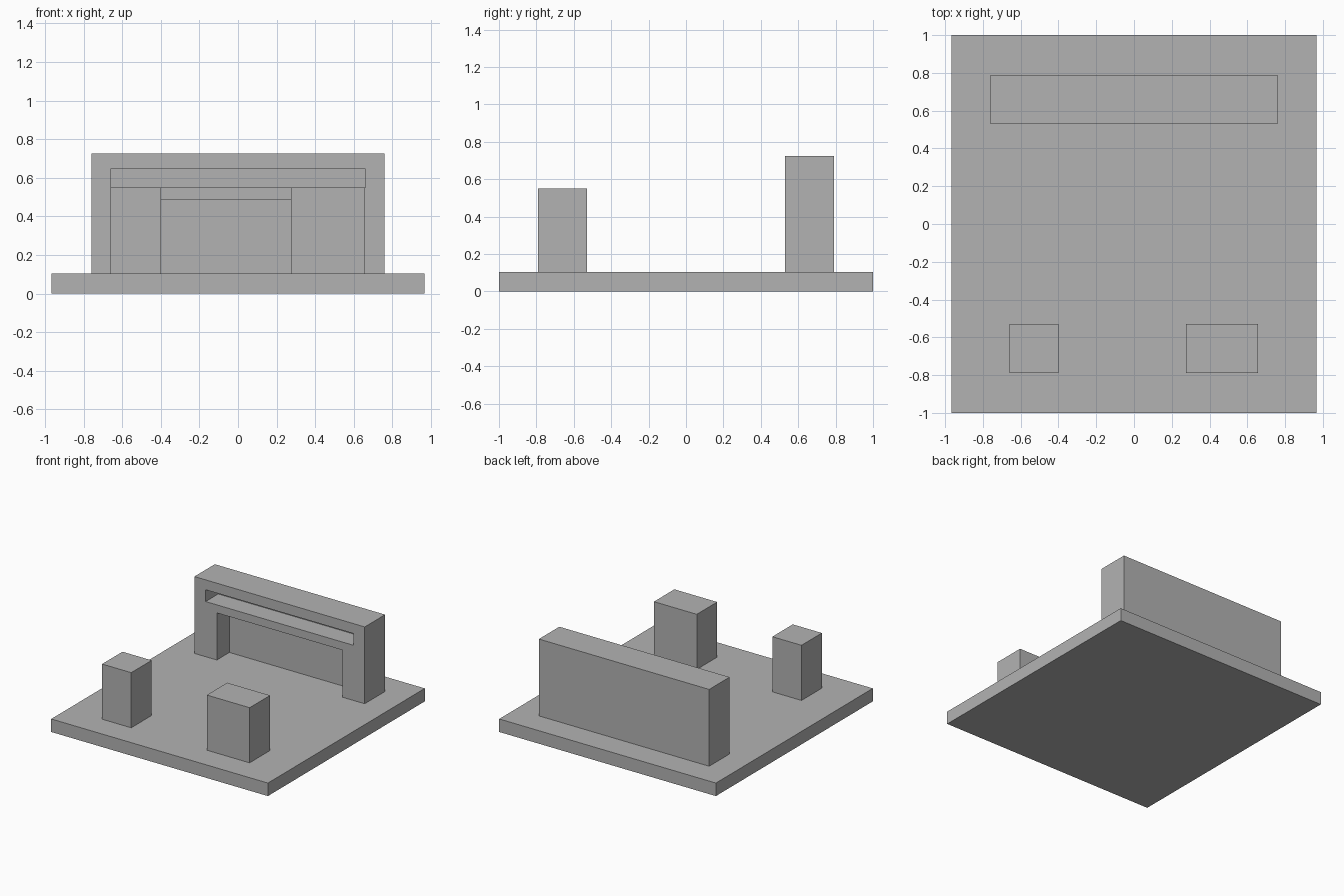
import bpy

# Remove the default object
cube = bpy.data.objects.get("Cube")
if cube:
    bpy.data.objects.remove(cube, do_unlink=True)

# Single flat material
grey = bpy.data.materials.new("plain grey")
grey.use_nodes = True
colour = (0.45, 0.45, 0.45, 1)
grey.diffuse_color = colour
grey.node_tree.nodes["Principled BSDF"].inputs["Base Color"].default_value = colour


def box(name, x, y, z):
    """Box spanning the given (low, high) ranges."""
    spans = (x, y, z)
    bpy.ops.mesh.primitive_cube_add(size=1, location=[sum(s) / 2 for s in spans])
    ob = bpy.context.object
    ob.name = name
    ob.scale = [s[1] - s[0] for s in spans]
    bpy.ops.object.transform_apply(location=False, rotation=False, scale=True)
    ob.data.materials.append(grey)
    return ob


def cut(target, cutter):
    """Subtract the cutter, then discard it."""
    cutter.hide_render = True
    mod = target.modifiers.new("recess", "BOOLEAN")
    mod.operation = "DIFFERENCE"
    mod.solver = "EXACT"
    mod.object = cutter
    bpy.context.view_layer.objects.active = target
    bpy.ops.object.modifier_apply(modifier=mod.name)
    bpy.data.objects.remove(cutter, do_unlink=True)


FLOOR = 0.105

# Base slab
box("base_slab", (-0.967, 0.967), (-1, 1), (0, FLOOR))

# Two front pillars
for name, span in (("front_right_pillar", (-0.66, -0.40)),
                   ("front_left_pillar", (0.275, 0.657))):
    box(name, span, (-0.79, -0.53), (FLOOR, 0.55))

# Back wall with a long upper slot and a wide lower alcove, both open to the front
wall = box("back_wall", (-0.76, 0.76), (0.53, 0.79), (FLOOR, 0.725))
cut(wall, box("slot_cutter", (-0.66, 0.66), (0.4, 0.69), (0.55, 0.645)))
cut(wall, box("alcove_cutter", (-0.56, 0.56), (0.4, 0.69), (0.0, 0.485)))
